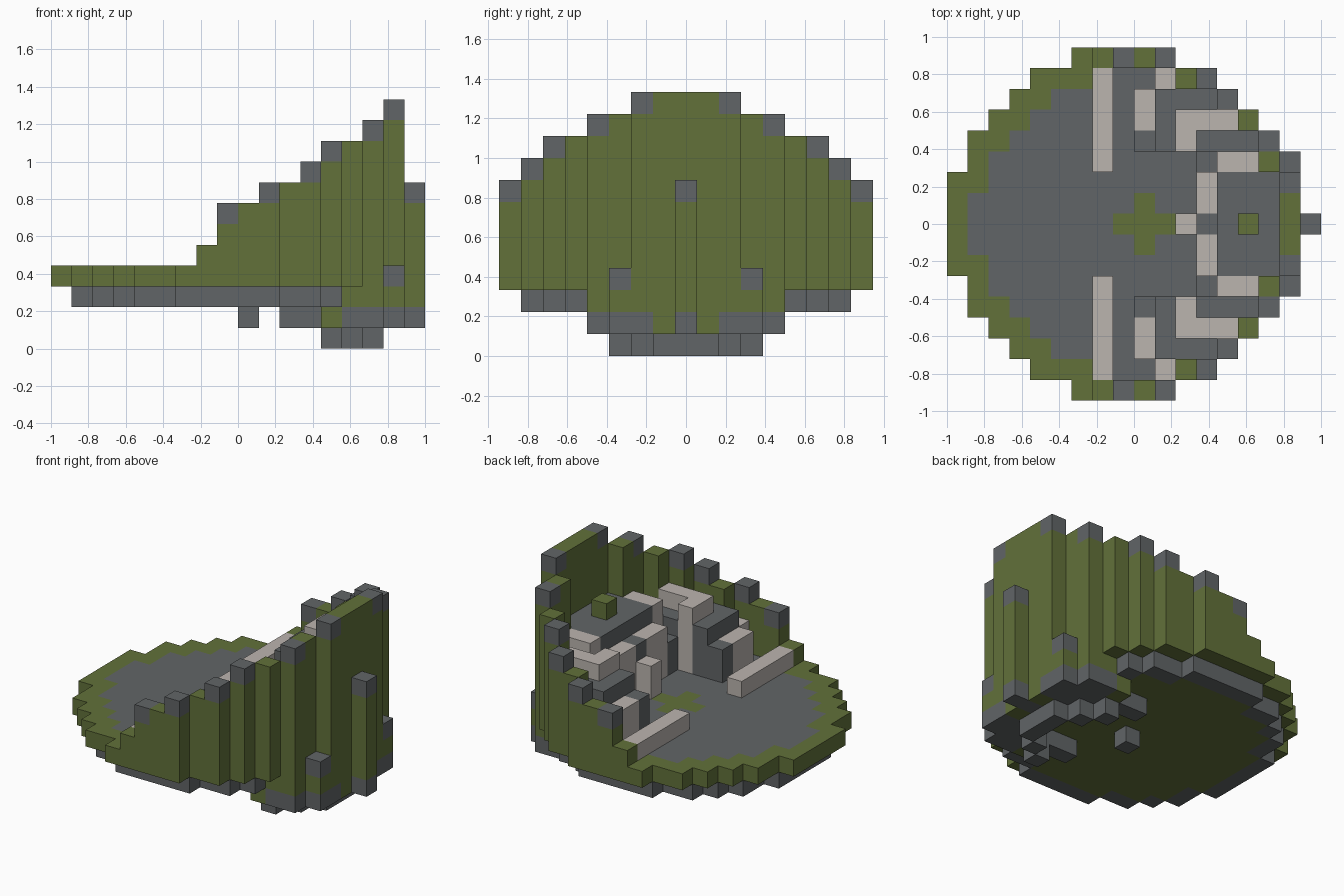
import bpy, bmesh

UNIT = 1 / 9
GREY, GREEN, PALE = range(3)

cube = bpy.data.objects.get("Cube")
if cube:
    bpy.data.objects.remove(cube, do_unlink=True)


def make_material(name, rgb):
    mat = bpy.data.materials.new(name)
    mat.use_nodes = True
    colour = (*rgb, 1)
    mat.diffuse_color = colour
    mat.node_tree.nodes["Principled BSDF"].inputs["Base Color"].default_value = colour
    return mat


materials = [make_material("slate_grey", (.12, .13, .135)),
             make_material("olive_green", (.122, .165, .042)),
             make_material("pale_stone", (.50, .46, .43))]
parts = {}


def block(part, xs, ys, zs, colour, mirror=True):
    """Fill an inclusive range of grid cells, mirrored across y."""
    cells = parts.setdefault(part, {})
    for i in range(xs[0], xs[1] + 1):
        for j in range(ys[0], ys[1] + 1):
            for k in range(zs[0], zs[1] + 1):
                for side in ((1, -1) if mirror else (1,)):
                    cells[i, j * side, k] = colour


def column(part, i, j, low, top, colour, cap=None):
    block(part, (i, i), (j, j), (low, top - 1), colour)
    if cap is not None:
        block(part, (i, i), (j, j), (top - 1, top - 1), cap)


# Round deck outline, as the x extent of each row out from the middle
rows = [(0, 16), (0, 16), (0, 16), (1, 16), (1, 15), (2, 14), (3, 13), (4, 12), (6, 10)]
outline = {(i, j) for j in range(-8, 9)
           for i in range(rows[abs(j)][0], rows[abs(j)][1] + 1)}
CROSS = [(1, 0), (-1, 0), (0, 1), (0, -1)]
RING = CROSS + [(1, 1), (1, -1), (-1, 1), (-1, -1)]


def inside(shape, cell, steps):
    return all((cell[0] + a, cell[1] + b) in shape for a, b in steps)


# Deck: grey floor with a green rim and a small green cross
for i, j in outline:
    emblem = (j == 0 and 8 <= i <= 10) or (i == 9 and abs(j) == 1)
    colour = GREY if inside(outline, (i, j), RING) and not emblem else GREEN
    block("deck", (i, i), (j, j), (3, 3), colour, False)

# Hull layer under the deck, grey edged and green at the tall end
hull = {c for c in outline if inside(outline, c, CROSS) or (c[0] >= 14 and abs(c[1]) <= 4)}
for c in hull:
    edge = not inside(hull, c, CROSS) and c[0] < 14
    block("hull", (c[0], c[0]), (c[1], c[1]), (2, 2), GREY if edge else GREEN, False)

# Stepped rear wall: x cell, y cell, top level, cap colour
for i, j, top, cap in [(7, 8, 5, GREEN), (8, 8, 7, GREY), (9, 8, 7, GREEN),
                       (10, 8, 8, GREY), (11, 7, 8, GREEN), (12, 7, 9, GREY),
                       (13, 6, 10, GREY), (14, 5, 10, GREEN), (15, 4, 11, GREY),
                       (15, 3, 11, GREEN), (16, 2, 12, GREY), (16, 1, 12, GREEN),
                       (16, 0, 12, GREEN)]:
    column("stepped_wall", i, j, 4, top, GREEN, cap)

# Outer pillars against the wall
column("centre_pillar", 17, 0, 2, 8, GREEN, GREY)
column("centre_pillar", 17, 0, 1, 2, GREY)
block("deck", (16, 16), (3, 3), (3, 3), GREY)

# Lower crescent and keel
block("lower_crescent", (16, 16), (0, 3), (1, 1), GREY)
block("lower_crescent", (16, 16), (1, 1), (1, 1), GREEN)
block("lower_crescent", (15, 15), (0, 4), (1, 1), GREY)
block("lower_crescent", (14, 14), (2, 4), (1, 1), GREY)
block("lower_crescent", (13, 13), (3, 3), (1, 1), GREY)
block("lower_crescent", (13, 13), (4, 4), (1, 1), GREEN)
block("lower_crescent", (11, 12), (3, 3), (1, 1), GREY)
block("keel", (15, 15), (0, 1), (0, 0), GREY)
block("keel", (14, 14), (2, 2), (0, 0), GREY)
block("keel", (13, 13), (3, 3), (0, 0), GREY)
block("belly_stud", (9, 9), (0, 0), (1, 1), GREY)

# Pale benches on the deck
block("bench", (7, 7), (3, 7), (4, 4), PALE)

# Central raised platform with its seat and steps
block("platform", (13, 15), (0, 2), (4, 7), GREY)
column("platform_seat", 14, 0, 8, 9, GREEN)
block("platform_steps", (12, 12), (1, 2), (4, 6), PALE)
column("platform_steps", 12, 0, 4, 7, GREY)
column("platform_steps", 11, 0, 4, 6, PALE)
block("platform_sides", (13, 14), (3, 3), (4, 7), PALE)
block("platform_sides", (12, 12), (3, 3), (4, 5), GREY)

# Side terraces stepping up to the wall
block("terrace", (12, 14), (4, 4), (4, 6), GREY)
block("terrace", (11, 13), (5, 5), (4, 7), PALE)
column("terrace", 11, 4, 4, 8, PALE)
block("terrace", (10, 10), (4, 6), (4, 6), GREY)
block("terrace", (11, 12), (6, 6), (4, 6), GREY)
column("terrace", 9, 4, 4, 6, GREY)
block("terrace", (9, 9), (5, 6), (4, 5), PALE)
column("terrace", 10, 7, 4, 6, PALE)

# Turn each part into a mesh of its exposed faces
occupied = set().union(*parts.values())
for name, cells in parts.items():
    mesh = bpy.data.meshes.new(name)
    bm = bmesh.new()
    for cell, colour in cells.items():
        for axis in range(3):
            for sign in (-1, 1):
                near = list(cell)
                near[axis] += sign
                if tuple(near) in occupied:
                    continue
                u, v = (axis + 1) % 3, (axis + 2) % 3
                corners = []
                for a, b in ((0, 0), (1, 0), (1, 1), (0, 1))[::sign]:
                    p = list(cell)
                    p[axis] += sign > 0
                    p[u] += a
                    p[v] += b
                    corners.append(bm.verts.new(((p[0] - 9) * UNIT,
                                                 (p[1] - .5) * UNIT, p[2] * UNIT)))
                bm.faces.new(corners).material_index = colour
    bmesh.ops.remove_doubles(bm, verts=bm.verts, dist=.001)
    bm.to_mesh(mesh)
    bm.free()
    for mat in materials:
        mesh.materials.append(mat)
    bpy.context.collection.objects.link(bpy.data.objects.new(name, mesh))
